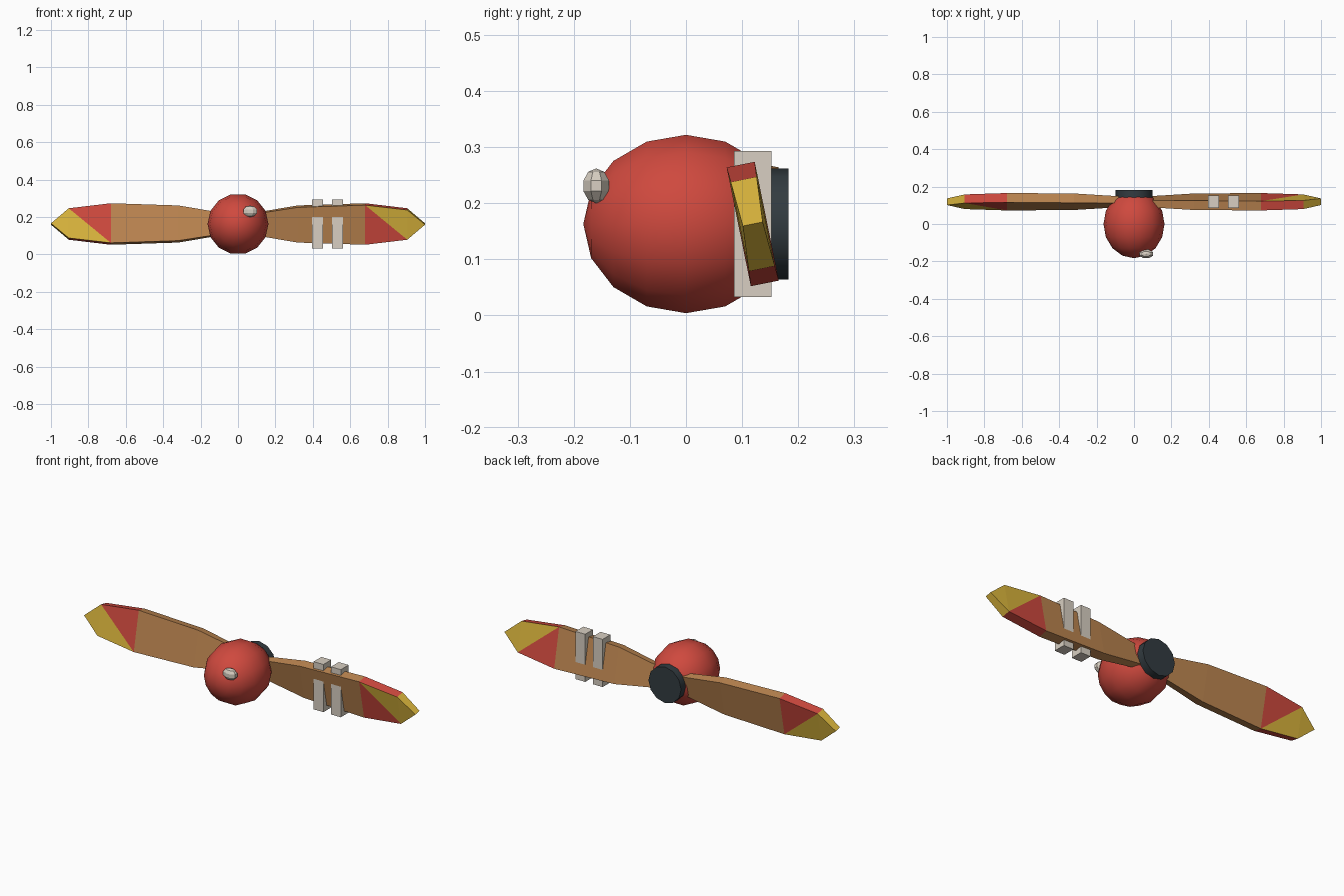
import bpy, bmesh, math
from mathutils import Matrix, Vector

if "Cube" in bpy.data.objects:
    bpy.data.objects.remove(bpy.data.objects["Cube"])

CZ = 0.163  # height of the propeller axis


def material(name, rgb):
    m = bpy.data.materials.new(name)
    lin = [(c / 255 / 12.92 if c < 11 else ((c / 255 + 0.055) / 1.055) ** 2.4) for c in rgb]
    m.diffuse_color = (*lin, 1)
    m.use_nodes = True
    m.node_tree.nodes["Principled BSDF"].inputs["Base Color"].default_value = m.diffuse_color
    return m


red = material("red paint", (207, 73, 62))
yellow = material("yellow paint", (217, 180, 60))
wood = material("varnished wood", (188, 133, 80))
dark = material("dark metal", (50, 59, 64))
pale = material("pale cloth", (216, 207, 194))


def add_object(name, bm, mats, smooth=None):
    bmesh.ops.recalc_face_normals(bm, faces=bm.faces[:])
    mesh = bpy.data.meshes.new(name)
    bm.to_mesh(mesh)
    bm.free()
    for m in mats:
        mesh.materials.append(m)
    ob = bpy.data.objects.new(name, mesh)
    bpy.context.collection.objects.link(ob)
    if smooth is not None:
        bpy.ops.object.select_all(action='DESELECT')
        ob.select_set(True)
        bpy.context.view_layer.objects.active = ob
        bpy.ops.object.shade_smooth_by_angle(angle=math.radians(smooth))
    return ob


def ellipsoid(name, center, radii, segs, rings, rot, mat, smooth=None):
    bm = bmesh.new()
    bmesh.ops.create_uvsphere(bm, u_segments=segs, v_segments=rings, radius=1)
    bm.transform(Matrix.Translation(center) @ Matrix.Diagonal((*radii, 1)) @ rot)
    return add_object(name, bm, [mat], smooth)


# Spinner: ellipsoid with its poles along y, a vertex at the top
ellipsoid("spinner", (0, 0, CZ), (0.163, 0.183, 0.163), 14, 8,
          Matrix.Rotation(math.pi / 2, 4, 'X') @ Matrix.Rotation(math.pi / 2, 4, 'Z'), red, 60)

# Small pale lump on the front of the spinner
ellipsoid("spinner_stud", (0.065, -0.16, 0.231), (0.042, 0.026, 0.031), 8, 5,
          Matrix.Rotation(math.pi / 8, 4, 'Z'), pale)

# Hub plate behind the blades
bm = bmesh.new()
bmesh.ops.create_cone(bm, cap_ends=True, segments=12, radius1=0.0985, radius2=0.0985, depth=0.04)
bm.transform(Matrix.Translation((0, 0.163, CZ)) @ Matrix.Rotation(math.pi / 2, 4, 'X'))
add_object("hub_plate", bm, [dark], 40)

# Blade stations: distance from axis, half chord, half thickness
STATIONS = [(0.03, 0.048, 0.017), (0.32, 0.096, 0.0255), (0.68, 0.108, 0.0255),
            (0.905, 0.081, 0.0235), (1.0, 0.0, 0.018)]
PITCH = Matrix.Rotation(math.radians(11.5), 4, 'X')


def blade(name, turn):
    bm = bmesh.new()
    sections = []
    for x, c, t in STATIONS:
        corners = [(-t, c), (t, c), (t, -c), (-t, -c)] if c else [(-t, 0), (t, 0)]
        vs = [bm.verts.new((x, y, z)) for y, z in corners]
        sections.append(vs if c else [vs[0], vs[1], vs[1], vs[0]])
    bm.faces.new(sections[0])
    for k, (a, b) in enumerate(zip(sections, sections[1:])):
        for i in range(4):
            j = (i + 1) % 4
            quad = [a[i], a[j], b[j], b[i]]
            if k == 2 and i in (1, 3):
                # broad faces split on a diagonal: red inside, yellow outside
                up, low = (0, 1) if i == 1 else (1, 0)
                top_in, bot_in = (a[i], a[j]) if i == 1 else (a[j], a[i])
                top_out, bot_out = (b[i], b[j]) if i == 1 else (b[j], b[i])
                bm.faces.new((top_in, bot_in, bot_out)).material_index = 1
                bm.faces.new((top_in, bot_out, top_out)).material_index = 2
                continue
            quad = list(dict.fromkeys(quad))
            if len(quad) > 2:
                bm.faces.new(quad).material_index = (0, 0, 1, 2)[k]
    bm.transform(Matrix.Translation((0, 0.119, CZ)) @ Matrix.Rotation(turn, 4, 'Y') @ PITCH)
    add_object(name, bm, [wood, red, yellow])


blade("right_blade", 0)
blade("left_blade", math.pi)

# Two straight bands wrapped round the right blade
for name, x in (("inner_band", 0.426), ("outer_band", 0.531)):
    bm = bmesh.new()
    bmesh.ops.create_cube(bm, size=1)
    bm.transform(Matrix.Translation((x, 0.119, CZ)) @ Matrix.Diagonal((0.059, 0.067, 0.26, 1)))
    add_object(name, bm, [pale])
